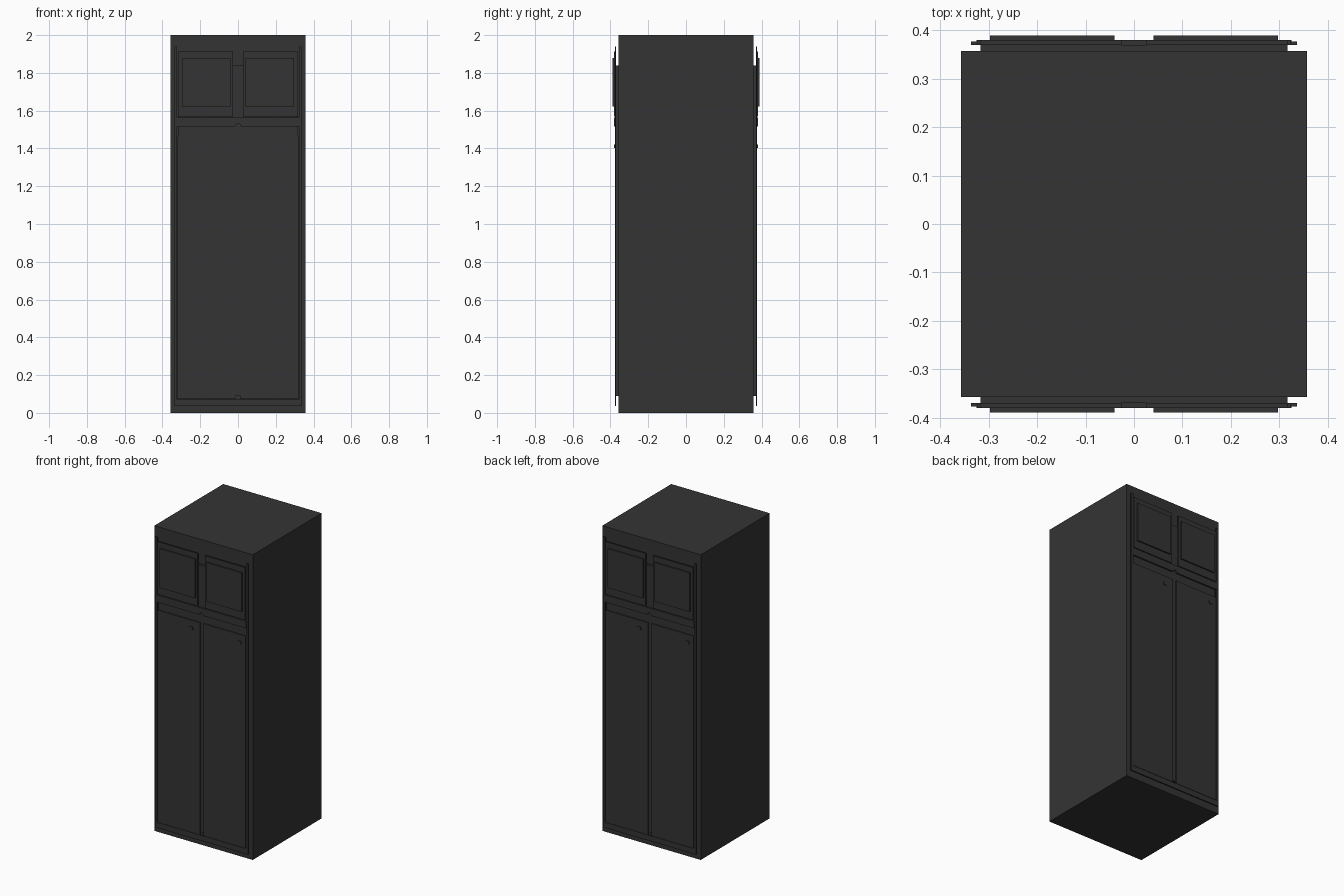
import bpy
import bmesh
import math
from mathutils import Matrix

cube = bpy.data.objects.get("Cube")
if cube:
    bpy.data.objects.remove(cube, do_unlink=True)

charcoal = bpy.data.materials.new("charcoal")
charcoal.use_nodes = True
colour = (0.034, 0.034, 0.034, 1)
charcoal.diffuse_color = colour
charcoal.node_tree.nodes["Principled BSDF"].inputs["Base Color"].default_value = colour

HALF = 0.357    # half width of the cabinet
SHEET = 0.37    # outer face of the backing panel


def plate(name, outline, near, far, turn=0):
    """Extrude an x-z outline outwards from depth near to far, facing the front."""
    bm = bmesh.new()
    base = bm.faces.new([bm.verts.new((x, -near, z)) for x, z in outline])
    ext = bmesh.ops.extrude_face_region(bm, geom=[base])
    moved = [v for v in ext["geom"] if isinstance(v, bmesh.types.BMVert)]
    bmesh.ops.translate(bm, verts=moved, vec=(0, near - far, 0))
    bmesh.ops.recalc_face_normals(bm, faces=bm.faces)
    bm.transform(Matrix.Rotation(turn, 4, "Z"))
    mesh = bpy.data.meshes.new(name)
    bm.to_mesh(mesh)
    bm.free()
    mesh.materials.append(charcoal)
    obj = bpy.data.objects.new(name, mesh)
    bpy.context.collection.objects.link(obj)
    return obj


def rect(x0, x1, z0, z1):
    return [(x0, z0), (x1, z0), (x1, z1), (x0, z1)]


# Main cabinet
plate("cabinet_body", rect(-HALF, HALF, 0, 2), -HALF, HALF)

# Both faces carry the same doors, turned half a circle
for side, turn in (("front", 0), ("back", math.pi)):
    plate(side + "_backing_panel", rect(-0.317, 0.317, 0.09, 1.84), HALF, SHEET, turn)

    # Edge trim: two uprights joined by a bottom rail
    half_trim = [(0.337, 0.037), (0.337, 1.94), (0.322, 1.94), (0.322, 0.072)]
    trim = half_trim + [(-x, z) for x, z in reversed(half_trim)]
    plate(side + "_edge_trim", trim, SHEET, 0.377, turn)

    # Middle rail with a small round notch under its centre
    notch = [(0.015 * math.cos(a), 1.517 + 0.015 * math.sin(a))
             for a in (math.pi * (1 - i / 6) for i in range(7))]
    rail = [(-0.325, 1.517)] + notch + [(0.325, 1.517), (0.325, 1.565), (-0.325, 1.565)]
    plate(side + "_middle_rail", rail, SHEET, 0.38, turn)

    for hand, s in (("right", -1), ("left", 1)):
        # Upper hatch with a raised centre
        plate(f"{side}_{hand}_hatch", rect(*sorted((s * 0.026, s * 0.317)), 1.57, 1.914),
              SHEET, 0.38, turn)
        plate(f"{side}_{hand}_hatch_centre", rect(*sorted((s * 0.04, s * 0.297)), 1.622, 1.878),
              0.38, 0.389, turn)
        # Tall lower door
        plate(f"{side}_{hand}_door", rect(*sorted((s * 0.012, s * 0.319)), 0.074, 1.464),
              SHEET, 0.377, turn)
        # Small square latch, on the same side of both doors
        x = 0.1 + s * 0.176
        plate(f"{side}_{hand}_latch", rect(x - 0.012, x + 0.012, 1.402, 1.422),
              0.377, 0.381, turn)
